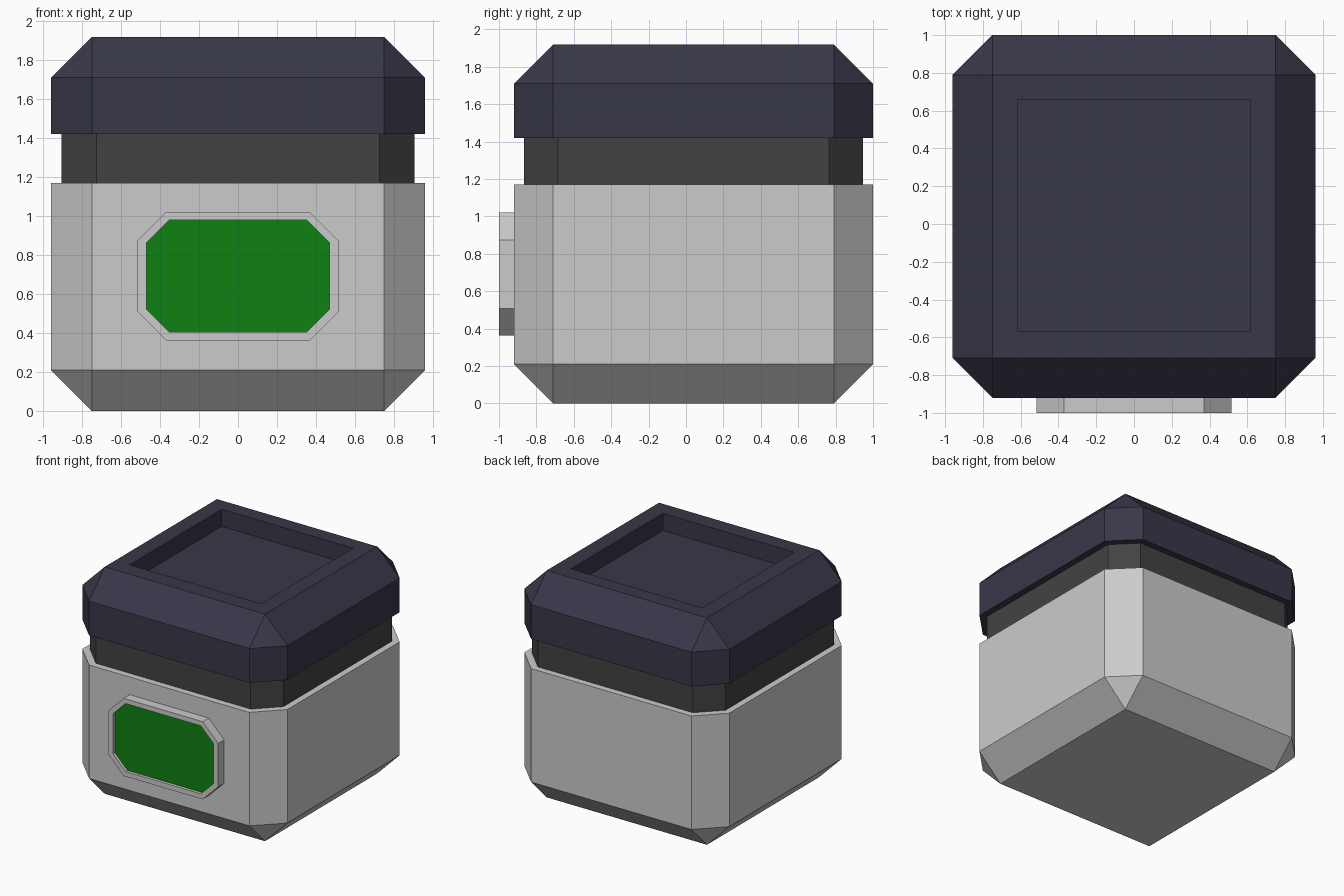
import bpy, bmesh

if "Cube" in bpy.data.objects:
    bpy.data.objects.remove(bpy.data.objects["Cube"])


def material(name, r, g, b):
    m = bpy.data.materials.new(name)
    m.diffuse_color = (r, g, b, 1)
    m.use_nodes = True
    m.node_tree.nodes["Principled BSDF"].inputs["Base Color"].default_value = m.diffuse_color
    return m


def ring(half_x, lo, hi, cut, level):
    """Rectangle with cut corners; cut = 0 gives a plain rectangle."""
    inner = half_x - cut
    right = [(inner, lo), (half_x, lo + cut), (half_x, hi - cut), (inner, hi)]
    left = [(-x, y) for x, y in reversed(right)]
    return [(x, y, level) for x, y in right + left]


def loft(name, rings, mat=None, caps=(True, True), facing_front=False):
    bm = bmesh.new()
    loops = []
    for r in rings:
        pts = [(x, z, y) for x, y, z in r] if facing_front else r
        loops.append([bm.verts.new(p) for p in pts])
    for a, b in zip(loops, loops[1:]):
        for i in range(8):
            j = (i + 1) % 8
            bm.faces.new((a[i], a[j], b[j], b[i]))
    if caps[0]:
        bm.faces.new(loops[0][::-1])
    if caps[1]:
        bm.faces.new(loops[-1])
    bmesh.ops.remove_doubles(bm, verts=bm.verts, dist=0.0005)
    bmesh.ops.recalc_face_normals(bm, faces=bm.faces)
    mesh = bpy.data.meshes.new(name)
    bm.to_mesh(mesh)
    bm.free()
    if mat:
        mesh.materials.append(mat)
    obj = bpy.data.objects.new(name, mesh)
    bpy.context.collection.objects.link(obj)
    return obj


lid_mat = material("lid_blue", 0.04, 0.038, 0.065)
neck_mat = material("neck_dark", 0.055, 0.055, 0.055)
screen_mat = material("screen_green", 0.005, 0.22, 0.006)

# Jar body, bevelled toward the base
loft("jar_body", [
    ring(0.75, -0.71, 0.79, 0, 0),
    ring(0.96, -0.92, 1.0, 0.21, 0.21),
    ring(0.96, -0.92, 1.0, 0.21, 1.17)])

# Narrower neck between body and lid
loft("jar_neck", [
    ring(0.905, -0.865, 0.945, 0.18, 1.17),
    ring(0.905, -0.865, 0.945, 0.18, 1.42)], neck_mat, caps=(False, False))

# Lid with bevelled top and rectangular recess
loft("lid", [
    ring(0.96, -0.92, 1.0, 0.21, 1.42),
    ring(0.96, -0.92, 1.0, 0.21, 1.71),
    ring(0.75, -0.71, 0.79, 0, 1.92),
    ring(0.615, -0.57, 0.66, 0, 1.92),
    ring(0.615, -0.57, 0.66, 0, 1.775)], lid_mat)

# Front label frame, with its recessed inner wall
loft("label_frame", [
    ring(0.47, 0.405, 0.98, 0.118, -0.92),
    ring(0.515, 0.363, 1.02, 0.145, -0.92),
    ring(0.515, 0.363, 1.02, 0.145, -1.0),
    ring(0.47, 0.405, 0.98, 0.118, -1.0),
    ring(0.47, 0.405, 0.98, 0.118, -0.975)],
    caps=(False, False), facing_front=True)

# Green label plate set inside the frame
loft("label_plate", [
    ring(0.47, 0.405, 0.98, 0.118, -0.92),
    ring(0.47, 0.405, 0.98, 0.118, -0.975)], screen_mat, facing_front=True)
